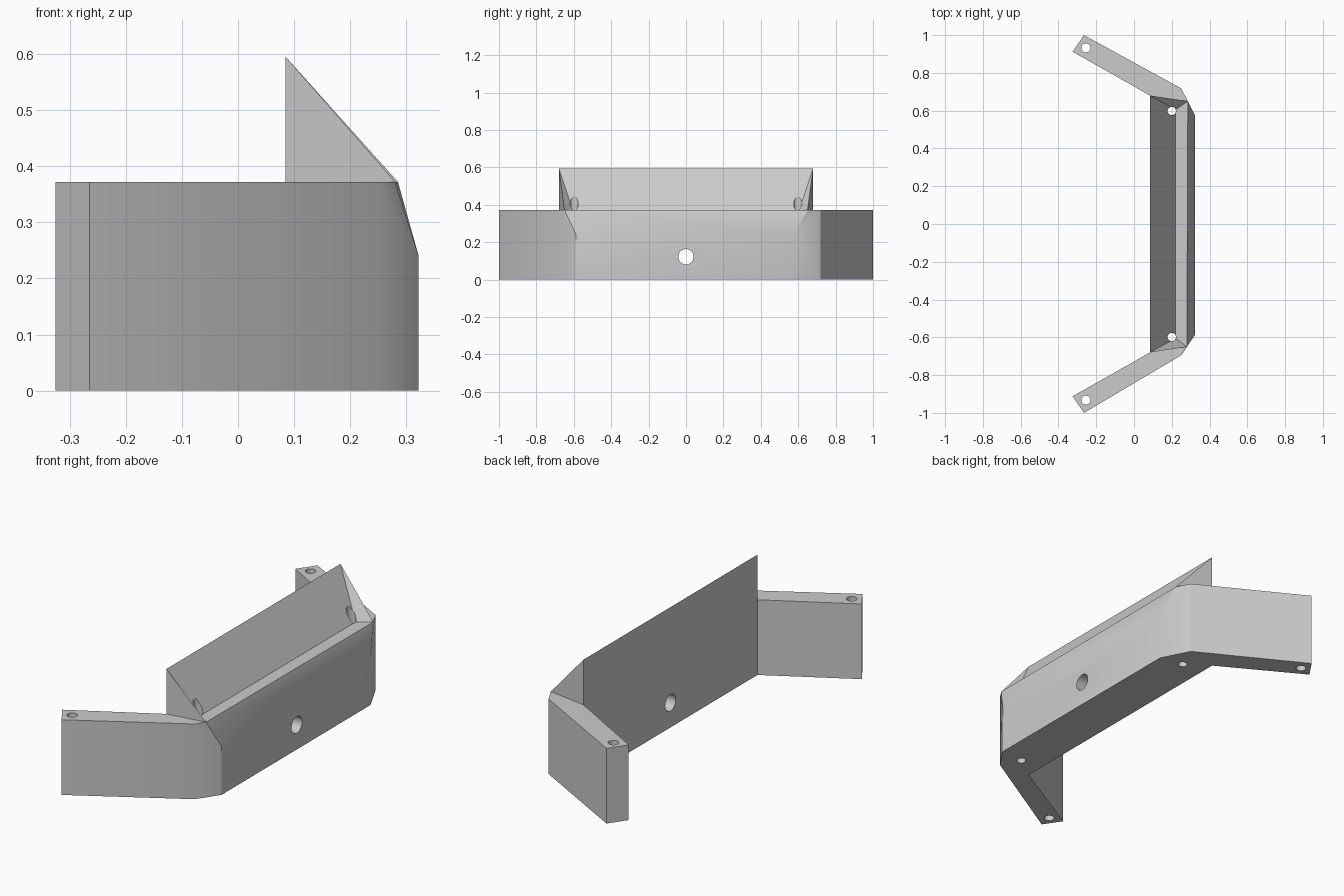
import bpy
import bmesh
import math
from mathutils import Matrix

cube = bpy.data.objects.get("Cube")
if cube:
    bpy.data.objects.remove(cube, do_unlink=True)

grey = bpy.data.materials.new("plain grey")
grey.use_nodes = True
colour = (0.6, 0.6, 0.6, 1)
grey.diffuse_color = colour
grey.node_tree.nodes["Principled BSDF"].inputs["Base Color"].default_value = colour

TOP = 0.372      # height of the arms and the front ledge
PEAK = 0.595     # height of the back wall
CHAMFER = 0.24   # height where the front chamfer starts

bm = bmesh.new()


def side_points(side, elbow_y, front_y, shoulder_x):
    """Named corner vertices of one end of the bracket."""
    plan = {
        "inner": (0.085, 0.68),
        "tip_in": (-0.325, 0.912),
        "tip_out": (-0.265, 1.0),
        "elbow": (0.25, elbow_y),
        "front": (0.322, front_y),
    }
    v = {}
    for name, (x, y) in plan.items():
        v[name + "_low"] = bm.verts.new((x, side * y, 0))
        height = CHAMFER if name == "front" else TOP
        v[name] = bm.verts.new((x, side * y, height))
    v["shoulder"] = bm.verts.new((shoulder_x, side * 0.65, TOP))
    v["peak"] = bm.verts.new((0.085, side * 0.68, PEAK))
    v["lip"] = bm.verts.new((0.22, side * 0.605, TOP))
    return v


left = side_points(1, 0.718, 0.577, 0.285)
right = side_points(-1, 0.695, 0.588, 0.28)

# Arms, corners and end gussets
for v in (left, right):
    for names in (
        "inner_low tip_in_low tip_in inner",
        "tip_in_low tip_out_low tip_out tip_in",
        "tip_out_low elbow_low elbow tip_out",
        "elbow_low front_low front shoulder elbow",
        "inner tip_in tip_out elbow shoulder",
        "inner shoulder peak",
        "peak shoulder lip",
    ):
        bm.faces.new([v[n] for n in names.split()])

# Long faces joining both ends: front, chamfer, ledge, slope, back, underside
for names in (
    "front_low front",
    "front shoulder",
    "shoulder lip",
    "lip peak",
    "peak inner inner_low",
    "inner_low tip_in_low tip_out_low elbow_low front_low",
):
    names = names.split()
    bm.faces.new([left[n] for n in names] + [right[n] for n in reversed(names)])

bmesh.ops.recalc_face_normals(bm, faces=bm.faces)
mesh = bpy.data.meshes.new("bracket")
bm.to_mesh(mesh)
bm.free()
mesh.materials.append(grey)
bracket = bpy.data.objects.new("bracket", mesh)
bpy.context.collection.objects.link(bracket)
bpy.context.view_layer.objects.active = bracket
bracket.select_set(True)


def drill(location, radius, turn=0):
    """Cut a round hole right through the bracket."""
    cut = bmesh.new()
    bmesh.ops.create_cone(
        cut, cap_ends=True, segments=32, radius1=radius, radius2=radius, depth=2,
        matrix=Matrix.Translation(location) @ Matrix.Rotation(turn, 4, "Y"))
    cut_mesh = bpy.data.meshes.new("hole_cutter")
    cut.to_mesh(cut_mesh)
    cut.free()
    cut_mesh.materials.append(grey)
    cutter = bpy.data.objects.new("hole_cutter", cut_mesh)
    cutter.hide_render = True
    bpy.context.collection.objects.link(cutter)
    mod = bracket.modifiers.new("hole", "BOOLEAN")
    mod.operation = "DIFFERENCE"
    mod.solver = "EXACT"
    mod.object = cutter
    bpy.ops.object.modifier_apply(modifier=mod.name)
    bpy.data.objects.remove(cutter, do_unlink=True)


# Screw holes in the arms and slope, and one through the wall
for side in (1, -1):
    drill((-0.255, side * 0.932, 0), 0.024)
    drill((0.2, side * 0.598, 0), 0.022)
drill((0.2, 0, 0.122), 0.041, math.pi / 2)

bpy.ops.object.shade_smooth_by_angle(angle=math.radians(30))
